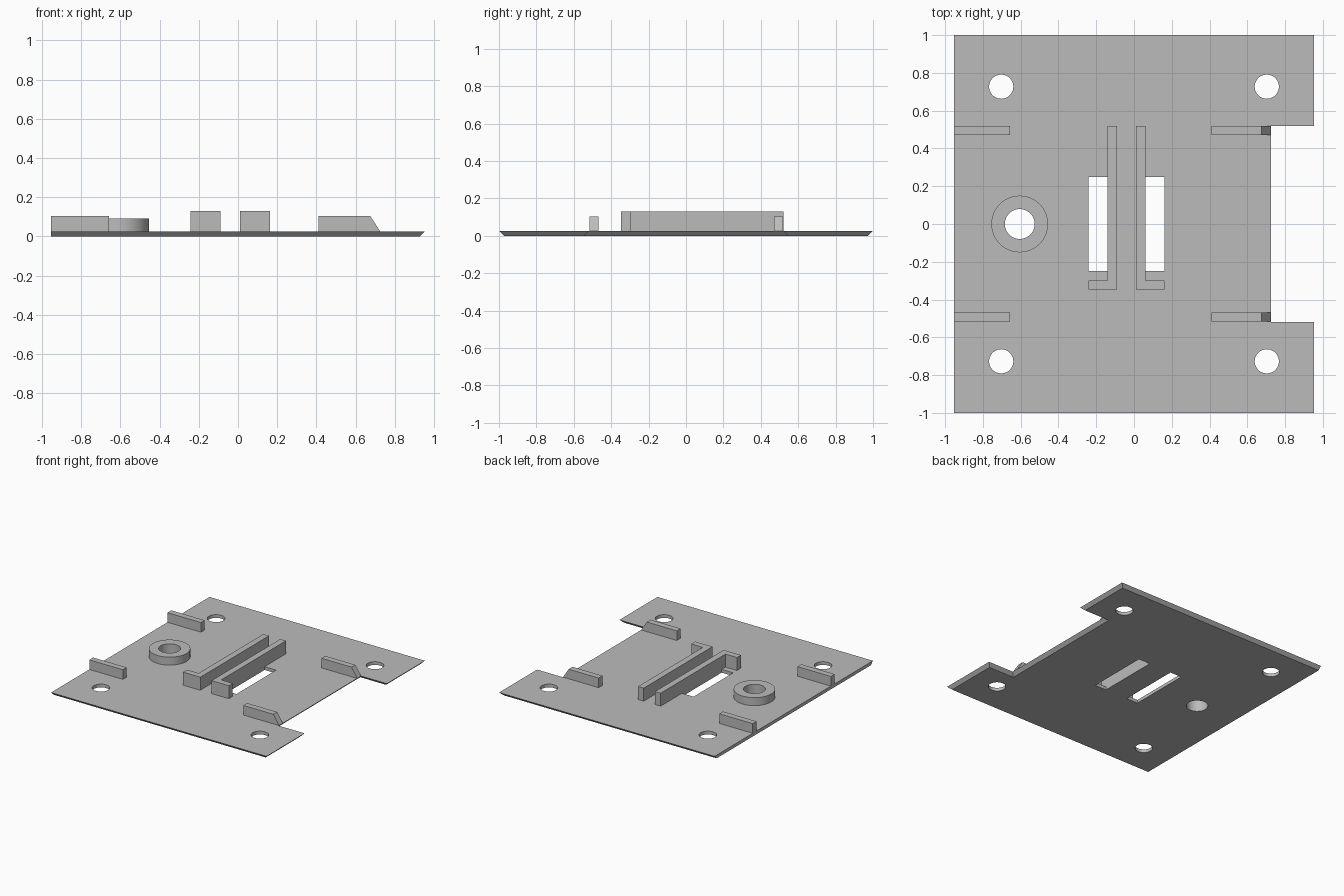
import bpy
import bmesh
from math import radians
from mathutils import Vector

cube = bpy.data.objects.get("Cube")
if cube:
    bpy.data.objects.remove(cube, do_unlink=True)

grey = bpy.data.materials.new("plain grey")
grey.use_nodes = True
grey.diffuse_color = (0.5, 0.5, 0.5, 1)
grey.node_tree.nodes["Principled BSDF"].inputs["Base Color"].default_value = (0.5, 0.5, 0.5, 1)

TOP = 0.026      # upper face of the base plate
EDGE = 0.026     # undercut of the bevelled plate edges


def loft(name, lower, upper):
    """Closed solid between two matching loops of points."""
    bm = bmesh.new()
    a = [bm.verts.new(p) for p in lower]
    b = [bm.verts.new(p) for p in upper]
    bm.faces.new(a)
    bm.faces.new(b)
    for i in range(len(a)):
        j = (i + 1) % len(a)
        bm.faces.new((a[i], a[j], b[j], b[i]))
    bmesh.ops.recalc_face_normals(bm, faces=bm.faces[:])
    mesh = bpy.data.meshes.new(name)
    bm.to_mesh(mesh)
    bm.free()
    mesh.materials.append(grey)
    obj = bpy.data.objects.new(name, mesh)
    bpy.context.collection.objects.link(obj)
    return obj


def prism(name, outline, z0, z1):
    return loft(name, [(x, y, z0) for x, y in outline], [(x, y, z1) for x, y in outline])


def rect(x0, x1, y0, y1):
    return [(x0, y0), (x1, y0), (x1, y1), (x0, y1)]


def cylinder(name, x, y, r, z0, z1):
    bpy.ops.mesh.primitive_cylinder_add(vertices=64, radius=r, depth=z1 - z0,
                                        location=(x, y, (z0 + z1) / 2))
    obj = bpy.context.object
    obj.name = name
    obj.data.materials.append(grey)
    return obj


def cut(obj, cutters):
    """Subtract the cutters, then discard them."""
    bpy.context.view_layer.objects.active = obj
    for c in cutters:
        c.hide_render = True
        mod = obj.modifiers.new("cut", 'BOOLEAN')
        mod.operation = 'DIFFERENCE'
        mod.solver = 'EXACT'
        mod.object = c
        bpy.ops.object.modifier_apply(modifier=mod.name)
        bpy.data.objects.remove(c, do_unlink=True)
    bpy.ops.object.select_all(action='DESELECT')
    obj.select_set(True)
    bpy.ops.object.shade_smooth_by_angle(angle=radians(30))


# Base plate: notched on the +x side, undercut on every edge but -x
def plate_outline(inset, z):
    x0, x1, xn = -0.953, 0.953 - inset, 0.725 - inset
    y1, yn = 1 - inset, 0.52 + inset
    return [Vector((x, y, z)) for x, y in (
        (x0, -y1), (x1, -y1), (x1, -yn), (xn, -yn),
        (xn, yn), (x1, yn), (x1, y1), (x0, y1))]


plate = loft("base_plate", plate_outline(EDGE, 0), plate_outline(0, TOP))

# Screw holes, boss bore and the two slots
cutters = [cylinder("hole_cutter", sx * 0.703, sy * 0.727, 0.064, -0.1, 0.2)
           for sx in (-1, 1) for sy in (-1, 1)]
cutters.append(cylinder("bore_cutter", -0.605, 0, 0.079, -0.1, 0.2))
for x0, x1 in ((-0.242, -0.14), (0.06, 0.162)):
    cutters.append(prism("slot_cutter", rect(x0, x1, -0.25, 0.25), -0.1, 0.2))
cut(plate, cutters)

# Round boss with a bore
boss = cylinder("round_boss", -0.605, 0, 0.15, TOP, 0.09)
cut(boss, [cylinder("bore_cutter", -0.605, 0, 0.079, -0.1, 0.2)])

# L-shaped rails, their feet pointing to -x and +x
for name, x, s in (("right_rail", -0.09, -1), ("left_rail", 0.01, 1)):
    if s < 0:
        inner, outer, foot = x, x - 0.05, x - 0.152
    else:
        inner, outer, foot = x, x + 0.05, x + 0.152
    prism(name, [(inner, -0.348), (foot, -0.348), (foot, -0.298),
                 (outer, -0.298), (outer, 0.52), (inner, 0.52)], TOP, 0.13)

# Guide ribs: plain at the -x edge, sloped at the notch
for side, y0 in (("front", -0.517), ("back", 0.47)):
    y1 = y0 + 0.048
    prism(side + "_plain_rib", rect(-0.953, -0.657, y0, y1), TOP, 0.103)
    profile = [(0.41, TOP), (0.725, TOP), (0.675, 0.103), (0.41, 0.103)]
    loft(side + "_sloped_rib", [(x, y0, z) for x, z in profile],
         [(x, y1, z) for x, z in profile])
